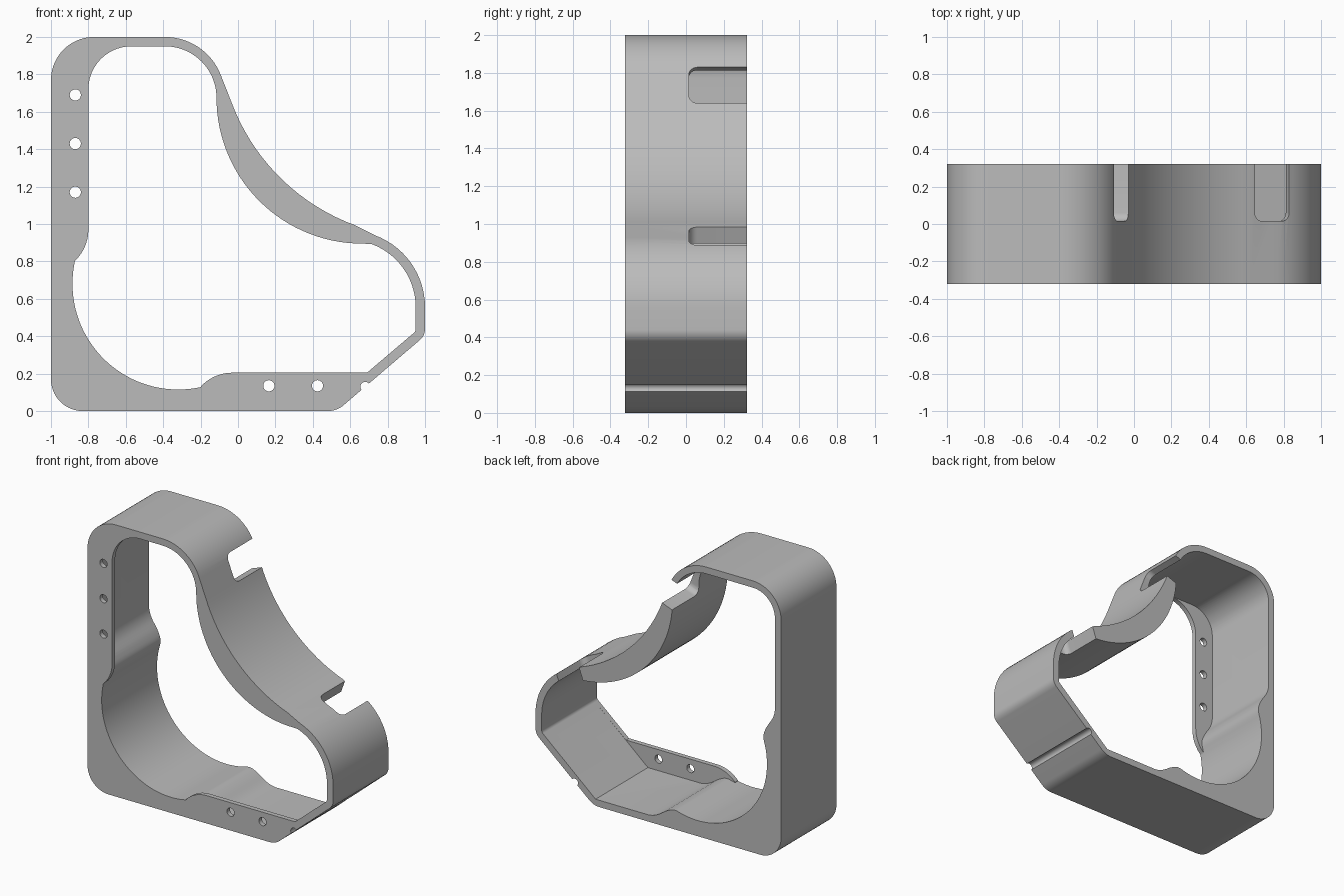
import bpy, bmesh
from math import cos, sin, radians, ceil
from mathutils import Vector

if "Cube" in bpy.data.objects:
    bpy.data.objects.remove(bpy.data.objects["Cube"])

FRONT, BACK, FLANGE = -0.322, 0.322, 0.035

grey = bpy.data.materials.new("plain_grey")
grey.use_nodes = True
grey.diffuse_color = (0.5, 0.5, 0.5, 1)
grey.node_tree.nodes["Principled BSDF"].inputs["Base Color"].default_value = (0.5, 0.5, 0.5, 1)


def arc(cx, cz, r, a0, a1, step=5):
    n = max(2, ceil(abs(a1 - a0) / step))
    angles = [radians(a0 + (a1 - a0) * i / n) for i in range(n + 1)]
    return [(cx + r * cos(a), cz + r * sin(a)) for a in angles]


def smooth_path(points, n=5):
    """Catmull-Rom curve through the inner points; the end points only steer it."""
    pts = [Vector(p) for p in points]
    out = []
    for a, b, c, d in zip(pts, pts[1:], pts[2:], pts[3:]):
        for i in range(n):
            t = i / n
            out.append(tuple(0.5 * (2 * b + (c - a) * t + (2 * a - 5 * b + 4 * c - d) * t ** 2
                                    + (3 * b - a - 3 * c + d) * t ** 3)))
    return out + [tuple(pts[-2])]


def add_object(name, bm):
    bmesh.ops.recalc_face_normals(bm, faces=bm.faces)
    mesh = bpy.data.meshes.new(name)
    bm.to_mesh(mesh)
    bm.free()
    mesh.materials.append(grey)
    obj = bpy.data.objects.new(name, mesh)
    bpy.context.collection.objects.link(obj)
    return obj


def prism(name, loops, y0, y1):
    """Fill an outline with holes and extrude it along y."""
    bm = bmesh.new()
    edges = []
    for loop in loops:
        clean = [p for i, p in enumerate(loop)
                 if (Vector(p) - Vector(loop[i - 1])).length > 1e-4]
        vs = [bm.verts.new((x, y0, z)) for x, z in clean]
        edges += [bm.edges.new((vs[i - 1], vs[i])) for i in range(len(vs))]
    bmesh.ops.triangle_fill(bm, use_beauty=True, use_dissolve=False, edges=edges)
    new = bmesh.ops.extrude_face_region(bm, geom=bm.faces[:])["geom"]
    moved = [v for v in new if isinstance(v, bmesh.types.BMVert)]
    bmesh.ops.translate(bm, verts=moved, vec=(0, y1 - y0, 0))
    return add_object(name, bm)


def boolean(target, tool, operation):
    mod = target.modifiers.new("bool", "BOOLEAN")
    mod.operation, mod.solver, mod.object = operation, "EXACT", tool
    bpy.context.view_layer.objects.active = target
    bpy.ops.object.modifier_apply(modifier=mod.name)
    bpy.data.objects.remove(tool)


# Outer outline, with the fold groove in the sloping corner
SLOPE = 49.4
outer = (arc(-0.83, 0.17, 0.17, 270, 180)
         + arc(-0.77, 1.77, 0.23, 180, 90)
         + arc(-0.39, 1.68, 0.32, 90, 20)
         + arc(1.01, 2.04, 1.115, 200, 250, 3)
         + arc(0.59, 0.555, 0.41, 70, 0)
         + arc(0.92, 0.44, 0.08, 0, -SLOPE)
         + arc(0.68, 0.13, 0.026, 90 - SLOPE, 270 - SLOPE, 20)
         + arc(0.48, 0.13, 0.13, -SLOPE, -90))

# Inner outline shared by the rim and the wall: top, sweeping side, right end
shared = (arc(-0.39, 1.675, 0.275, 90, 0)
          + arc(0.665, 1.675, 0.78, 180, 270, 3)
          + arc(0.59, 0.555, 0.36, 70, 0)
          + arc(0.92, 0.44, 0.03, 0, -SLOPE, 10))
corner = arc(-0.32, 0.68, 0.565, -77.6, -192.3, 3)

# Thin wall with swellings where the round corner pocket begins and ends
wall_inner = (shared + [(0.511, 0.05)]
              + smooth_path([(0.2, 0.05), (0.08, 0.05), (0.01, 0.07), (-0.07, 0.12),
                             (-0.13, 0.142), corner[0], corner[2]])
              + corner
              + smooth_path([corner[-3], corner[-1], (-0.856, 0.88), (-0.88, 0.95),
                             (-0.93, 1.03), (-0.95, 1.10), (-0.95, 1.2)])
              + arc(-0.77, 1.77, 0.18, 180, 90))

# Front rim with the two wider screw flanges
rim_inner = (shared + [(0.69, 0.205)]
             + arc(-0.03, -0.025, 0.23, 90, 137)
             + corner
             + arc(-1.03, 0.97, 0.23, -46, 0)
             + arc(-0.57, 1.72, 0.23, 180, 90))
holes = [(-0.87, 1.69), (-0.87, 1.43), (-0.87, 1.17), (0.165, 0.135), (0.425, 0.135)]
screw_holes = [arc(x, z, 0.03, 0, 345, 15) for x, z in holes]

frame = prism("frame", [outer, wall_inner], FRONT + FLANGE, BACK)
rim = prism("front_rim", [outer, rim_inner] + screw_holes, FRONT, FRONT + FLANGE)
boolean(frame, rim, "UNION")

# Rounded notches cut square to the wall from the back edge
for x, z, tilt in ((-0.075, 1.733, 20), (0.732, 0.92, 70)):
    bm = bmesh.new()
    bmesh.ops.create_cube(bm, size=1)
    bmesh.ops.scale(bm, verts=bm.verts, vec=(0.26, 0.6, 0.205))
    ends = [e for e in bm.edges if all(v.co.y < 0 for v in e.verts)
            and abs(e.verts[0].co.x - e.verts[1].co.x) > 0.1]
    bmesh.ops.bevel(bm, geom=ends, offset=0.045, segments=6, profile=0.5, affect="EDGES")
    cutter = add_object("notch_cutter", bm)
    cutter.hide_render = True
    cutter.location = (x, 0.315, z)
    cutter.rotation_euler = (0, -radians(tilt), 0)
    bpy.context.view_layer.update()
    boolean(frame, cutter, "DIFFERENCE")

# Smooth curves, crisp edges
bpy.ops.object.select_all(action="DESELECT")
frame.select_set(True)
bpy.context.view_layer.objects.active = frame
bpy.ops.object.shade_smooth_by_angle(angle=radians(25))
